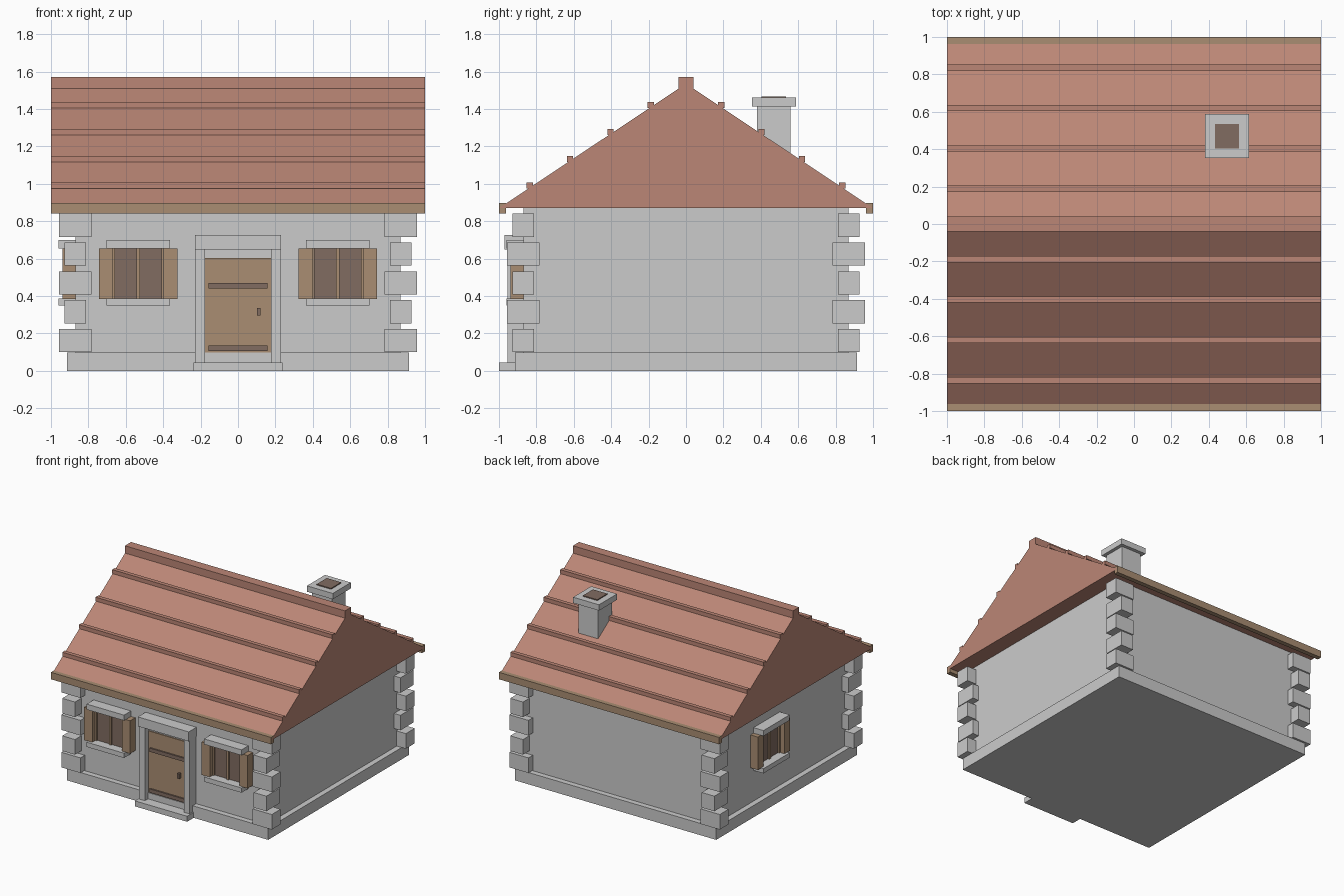
import bpy
from math import pi
from mathutils import Matrix

if "Cube" in bpy.data.objects:
    bpy.data.objects.remove(bpy.data.objects["Cube"])


def mat(name, rgb):
    m = bpy.data.materials.new(name)
    m.diffuse_color = (*rgb, 1)
    m.use_nodes = True
    m.node_tree.nodes["Principled BSDF"].inputs["Base Color"].default_value = m.diffuse_color
    return m


TILE = mat("roof_tile", (0.50, 0.24, 0.18))
WOOD = mat("wood", (0.40, 0.27, 0.17))
DARK = mat("dark_wood", (0.22, 0.15, 0.12))


def mesh(name, verts, faces, material=None, xf=None):
    me = bpy.data.meshes.new(name)
    me.from_pydata(verts, [], faces)
    if xf:
        me.transform(xf)
    if material:
        me.materials.append(material)
    ob = bpy.data.objects.new(name, me)
    bpy.context.collection.objects.link(ob)
    return ob


def box(name, x, y, z, material=None, xf=None):
    """Box from (min, max) pairs on each axis."""
    verts = [(a, b, c) for a in x for b in y for c in z]
    faces = [(0, 1, 3, 2), (4, 6, 7, 5), (0, 4, 5, 1),
             (2, 3, 7, 6), (0, 2, 6, 4), (1, 5, 7, 3)]
    return mesh(name, verts, faces, material, xf)


def mid(c, size):
    return (c - size / 2, c + size / 2)


# Walls and plinth
box("walls", (-0.87, 0.87), (-0.87, 0.87), (0.05, 0.88))
box("plinth", (-0.915, 0.915), (-0.915, 0.915), (0, 0.097))

# Corner stones, long side alternating
for sx in (-1, 1):
    for sy in (-1, 1):
        for i in range(5):
            w, d = (0.173, 0.115) if i % 2 == 0 else (0.115, 0.173)
            z = 0.1 + i * 0.154
            box("corner_stone", mid(sx * 0.87, w), mid(sy * 0.87, d), (z, z + 0.124))

# Roof body: solid gable prism
BASE, APEX = 0.87, 1.535
profile = [(-1, BASE), (1, BASE), (0, APEX)]
mesh("roof", [(x, y, z) for x in (-1, 1) for y, z in profile],
     [(0, 2, 1), (3, 4, 5), (0, 1, 4, 3), (1, 2, 5, 4), (2, 0, 3, 5)], TILE)
box("ridge_cap", (-1, 1), (-0.04, 0.04), (1.51, 1.57), TILE)

# Tile courses and eave boards on both slopes
for s in (-1, 1):
    for y in (0.188, 0.404, 0.62, 0.836):
        z = APEX - (APEX - BASE) * y + 0.011
        box("tile_course", (-1, 1), mid(s * y, 0.034), mid(z, 0.032), TILE)
    box("eave_board", (-1, 1), mid(s * 0.981, 0.038), (0.84, 0.897), WOOD)

# Chimney
CX, CY = 0.497, 0.47
box("chimney", mid(CX, 0.18), mid(CY, 0.18), (1.05, 1.42))
box("chimney_cap", mid(CX, 0.235), mid(CY, 0.235), (1.412, 1.46))
box("flue", mid(CX, 0.13), mid(CY, 0.13), (1.44, 1.468), DARK)

# Door with stone surround and step
box("door_step", mid(0, 0.475), (-1, -0.87), (0, 0.045))
box("door", mid(0, 0.355), (-0.91, -0.86), (0.045, 0.602), WOOD)
box("door_head", mid(0, 0.355), (-0.90, -0.86), (0.602, 0.65))
for s in (-1, 1):
    box("door_jamb", mid(s * 0.203, 0.052), (-0.955, -0.86), (0.045, 0.65))
box("door_lintel", mid(0, 0.462), (-0.97, -0.86), (0.648, 0.725))
for z in (0.12, 0.455):
    box("door_strap", mid(0, 0.316), (-0.922, -0.90), mid(z, 0.03), DARK)
box("door_handle", mid(0.11, 0.018), (-0.935, -0.90), (0.295, 0.335), DARK)


# Window facing -y at x = 0, placed by a transform
def window(xf):
    box("window_pane", mid(0, 0.255), (-0.887, -0.86), (0.385, 0.655), DARK, xf)
    box("window_mullion", mid(0, 0.02), (-0.9, -0.86), (0.385, 0.655), WOOD, xf)
    for s in (-1, 1):
        box("window_frame", mid(s * 0.131, 0.014), (-0.9, -0.86), (0.385, 0.655), WOOD, xf)
        box("shutter", mid(s * 0.172, 0.075), (-0.937, -0.86), (0.385, 0.655), WOOD, xf)
    box("window_lintel", mid(0, 0.34), (-0.96, -0.86), (0.655, 0.70), None, xf)
    box("window_sill", mid(0, 0.34), (-0.96, -0.86), (0.348, 0.387), None, xf)


for s in (-1, 1):
    window(Matrix.Translation((s * 0.534, 0, 0)))
# Side window on the left wall
window(Matrix.Translation((0, 0.195, 0)) @ Matrix.Rotation(-pi / 2, 4, "Z"))
